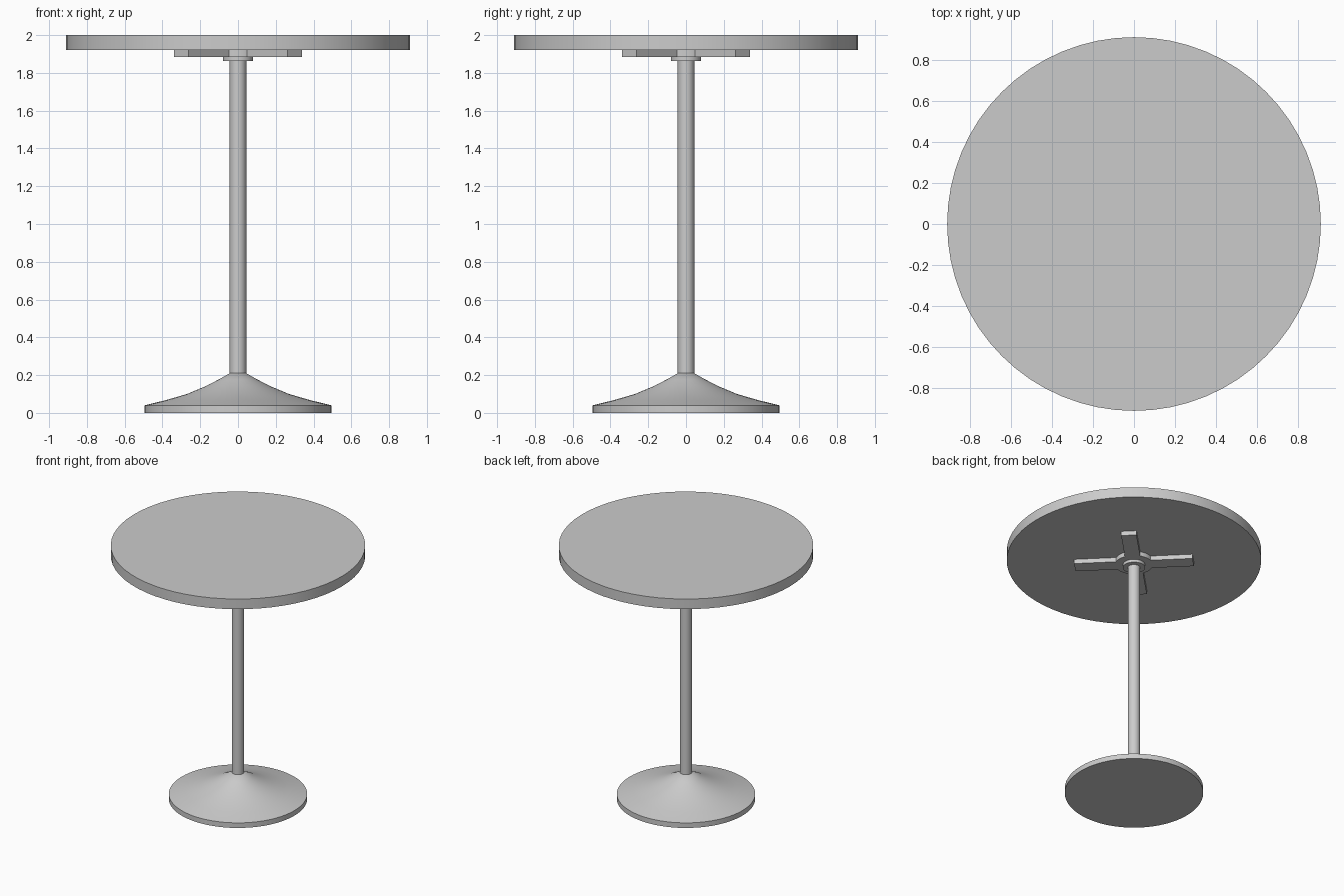
import bpy
import bmesh
from math import pi, radians
from mathutils import Matrix, Vector

cube = bpy.data.objects.get("Cube")
if cube:
    bpy.data.objects.remove(cube, do_unlink=True)

grey = bpy.data.materials.new("light_grey")
grey.use_nodes = True
colour = (0.6, 0.6, 0.6, 1)
grey.diffuse_color = colour
grey.node_tree.nodes["Principled BSDF"].inputs["Base Color"].default_value = colour


def finish(name, bm):
    """Turn a bmesh into a smooth-shaded object with sharp edges kept."""
    bmesh.ops.recalc_face_normals(bm, faces=bm.faces)
    mesh = bpy.data.meshes.new(name)
    bm.to_mesh(mesh)
    bm.free()
    mesh.materials.append(grey)
    obj = bpy.data.objects.new(name, mesh)
    bpy.context.collection.objects.link(obj)
    bpy.ops.object.select_all(action='DESELECT')
    obj.select_set(True)
    bpy.context.view_layer.objects.active = obj
    bpy.ops.object.shade_smooth_by_angle(angle=radians(30))
    return obj


def turned(name, profile, segments=64):
    """Revolve (radius, height) points around z and cap both ends."""
    bm = bmesh.new()
    verts = [bm.verts.new((r, 0, z)) for r, z in profile]
    edges = [bm.edges.new(pair) for pair in zip(verts, verts[1:])]
    bmesh.ops.spin(bm, geom=verts + edges, axis=(0, 0, 1), cent=(0, 0, 0),
                   angle=2 * pi, steps=segments, use_duplicate=False)
    bmesh.ops.remove_doubles(bm, verts=bm.verts, dist=0.0005)
    bmesh.ops.holes_fill(bm, edges=[e for e in bm.edges if e.is_boundary], sides=0)
    return finish(name, bm)


# Round top, pole and flared foot
turned("table_top", [(0.91, 1.92), (0.91, 2.0)])
turned("pole", [(0.044, 0.19), (0.044, 1.87)], 32)
turned("base", [(0.495, 0), (0.495, 0.04), (0.38, 0.068), (0.27, 0.1),
                (0.17, 0.142), (0.1, 0.178), (0.044, 0.21)])

# Mounting bracket: collar, hub and four diagonal arms
turned("collar", [(0.08, 1.862), (0.08, 1.885)], 32)
turned("bracket_hub", [(0.135, 1.885), (0.135, 1.92)], 48)

arm_length, arm_width, arm_height = 0.425, 0.11, 0.035
bm = bmesh.new()
for i in range(4):
    place = (Matrix.Rotation(pi / 4 + i * pi / 2, 4, 'Z')
             @ Matrix.Translation(Vector((arm_length / 2 + 0.03, 0, 1.9025)))
             @ Matrix.Diagonal((arm_length - 0.06, arm_width, arm_height, 1)))
    bmesh.ops.create_cube(bm, size=1, matrix=place)
finish("bracket_arms", bm)
